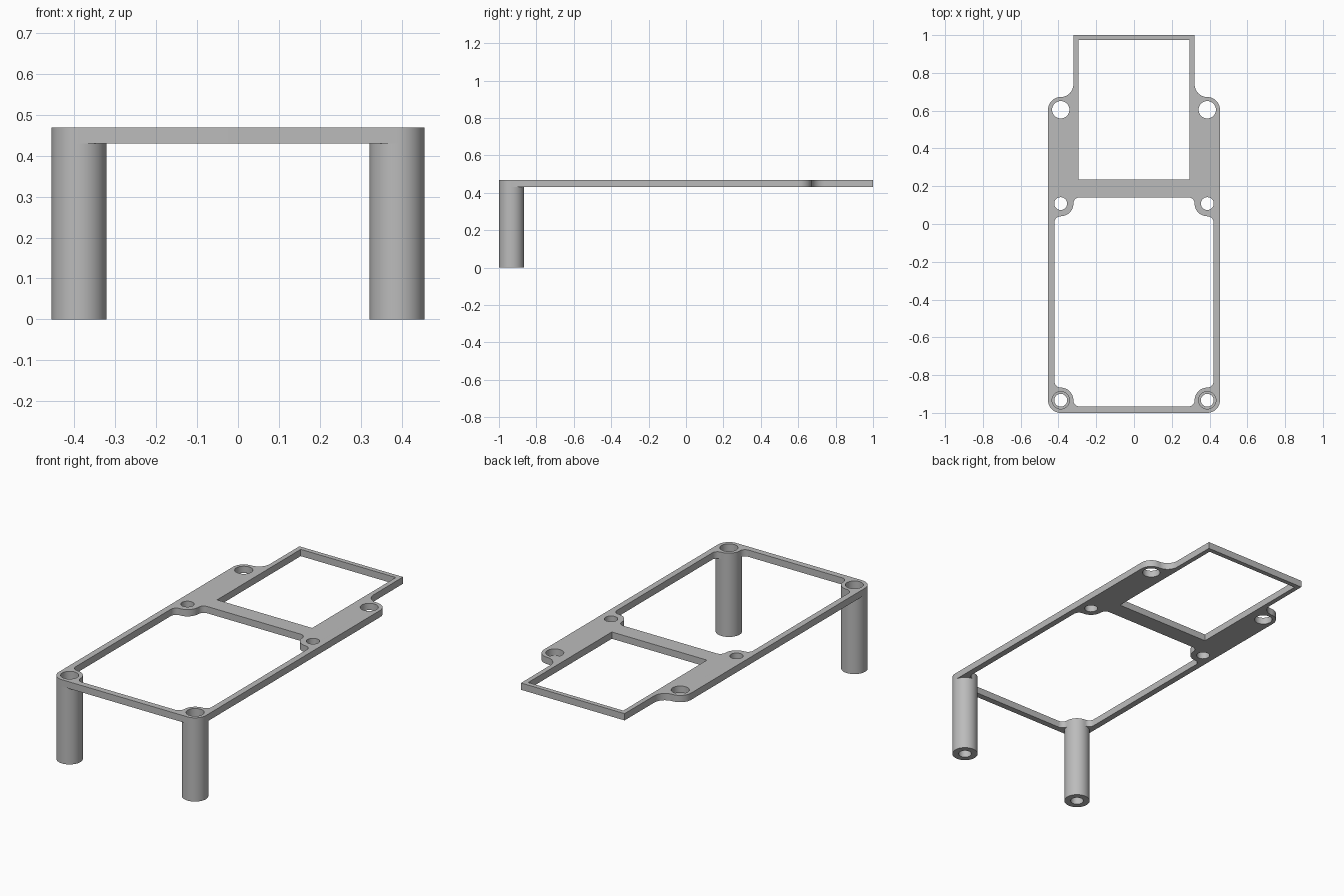
import bpy, bmesh, math

if "Cube" in bpy.data.objects:
    bpy.data.objects.remove(bpy.data.objects["Cube"])

grey = bpy.data.materials.new("grey plastic")
grey.diffuse_color = (0.5, 0.5, 0.5, 1)
grey.use_nodes = True
grey.node_tree.nodes["Principled BSDF"].inputs["Base Color"].default_value = grey.diffuse_color

BX, R, F = 0.388, 0.067, 0.033          # boss x, boss radius, small fillet radius
FRONT_Y, MID_Y, BACK_Y = -0.933, 0.108, 0.605
TOP, UNDER = 0.468, 0.43
BORE, SCREW = 0.046, 0.034


def arc(cx, cy, r, a0, a1, n=12):
    return [(cx + r * math.cos(math.radians(a0 + (a1 - a0) * i / n)),
             cy + r * math.sin(math.radians(a0 + (a1 - a0) * i / n))) for i in range(n + 1)]


def mirrored(half):
    """Close a right-hand half outline with its mirror image."""
    return half + [(-x, y) for x, y in reversed(half)]


def circle(cx, cy, r):
    return arc(cx, cy, r, 0, 360, 48)[:-1]


def finish(ob):
    ob.data.materials.clear()
    ob.data.materials.append(grey)
    bpy.ops.object.select_all(action='DESELECT')
    ob.select_set(True)
    bpy.context.view_layer.objects.active = ob
    bpy.ops.object.shade_smooth_by_angle(angle=math.radians(35))


# Plate outline: rounded front corners, rear ears, narrow rear frame
outline = mirrored(arc(BX, FRONT_Y, R, -90, 0) + arc(BX, BACK_Y, R, 0, 90)
                   + arc(BX, BACK_Y + 2 * R, R, -90, -180) + [(0.32, 1.0)])
# Large front opening, bulging in around the four screw bosses
opening = mirrored(arc(BX - R - F, FRONT_Y, F, -90, 0) + arc(BX, FRONT_Y, R, 180, 90)
                   + arc(BX, FRONT_Y + R + F, F, -90, 0)
                   + arc(BX, MID_Y - R - F, F, 0, 90) + arc(BX, MID_Y, R, 270, 180)
                   + arc(BX - R - F, MID_Y, F, 0, 90))
# Rectangular rear window
window = mirrored([(0.294, 0.235), (0.294, 0.974)])
holes = [circle(s * BX, y, r) for s in (-1, 1)
         for y, r in ((FRONT_Y, BORE), (MID_Y, SCREW), (BACK_Y, BORE))]

# Plate: filled outline with holes, extruded
cu = bpy.data.curves.new("plate_profile", 'CURVE')
cu.dimensions = '2D'
cu.fill_mode = 'BOTH'
cu.extrude = (TOP - UNDER) / 2
for loop in [outline, opening, window] + holes:
    sp = cu.splines.new('POLY')
    sp.points.add(len(loop) - 1)
    for p, (x, y) in zip(sp.points, loop):
        p.co = (x, y, 0, 1)
    sp.use_cyclic_u = True
profile = bpy.data.objects.new("plate_profile", cu)
bpy.context.collection.objects.link(profile)
me = bpy.data.meshes.new_from_object(
    profile.evaluated_get(bpy.context.evaluated_depsgraph_get()))
bpy.data.objects.remove(profile)
bm = bmesh.new()
bm.from_mesh(me)
bmesh.ops.remove_doubles(bm, verts=bm.verts, dist=1e-5)
bmesh.ops.translate(bm, verts=bm.verts, vec=(0, 0, (TOP + UNDER) / 2))
bmesh.ops.recalc_face_normals(bm, faces=bm.faces)
bm.to_mesh(me)
bm.free()
plate = bpy.data.objects.new("plate", me)
bpy.context.collection.objects.link(plate)
finish(plate)

# Hollow front legs with a wider bore at the top
section = [(R, UNDER), (R, 0), (SCREW, 0), (SCREW, 0.34), (BORE, 0.34), (BORE, UNDER)]
for name, s in (("left_leg", -1), ("right_leg", 1)):
    bm = bmesh.new()
    vs = [bm.verts.new((r, 0, z)) for r, z in section]
    es = [bm.edges.new(e) for e in zip(vs, vs[1:])]
    bmesh.ops.spin(bm, geom=vs + es, cent=(0, 0, 0), axis=(0, 0, 1),
                   angle=2 * math.pi, steps=48, use_merge=True)
    bmesh.ops.remove_doubles(bm, verts=bm.verts, dist=1e-5)
    bmesh.ops.recalc_face_normals(bm, faces=bm.faces)
    # The bottom ring must face down
    ring = min(bm.faces, key=lambda f: f.calc_center_median().z)
    if ring.normal.z > 0:
        bmesh.ops.reverse_faces(bm, faces=bm.faces)
    me = bpy.data.meshes.new(name)
    bm.to_mesh(me)
    bm.free()
    leg = bpy.data.objects.new(name, me)
    leg.location = (s * BX, FRONT_Y, 0)
    bpy.context.collection.objects.link(leg)
    finish(leg)
